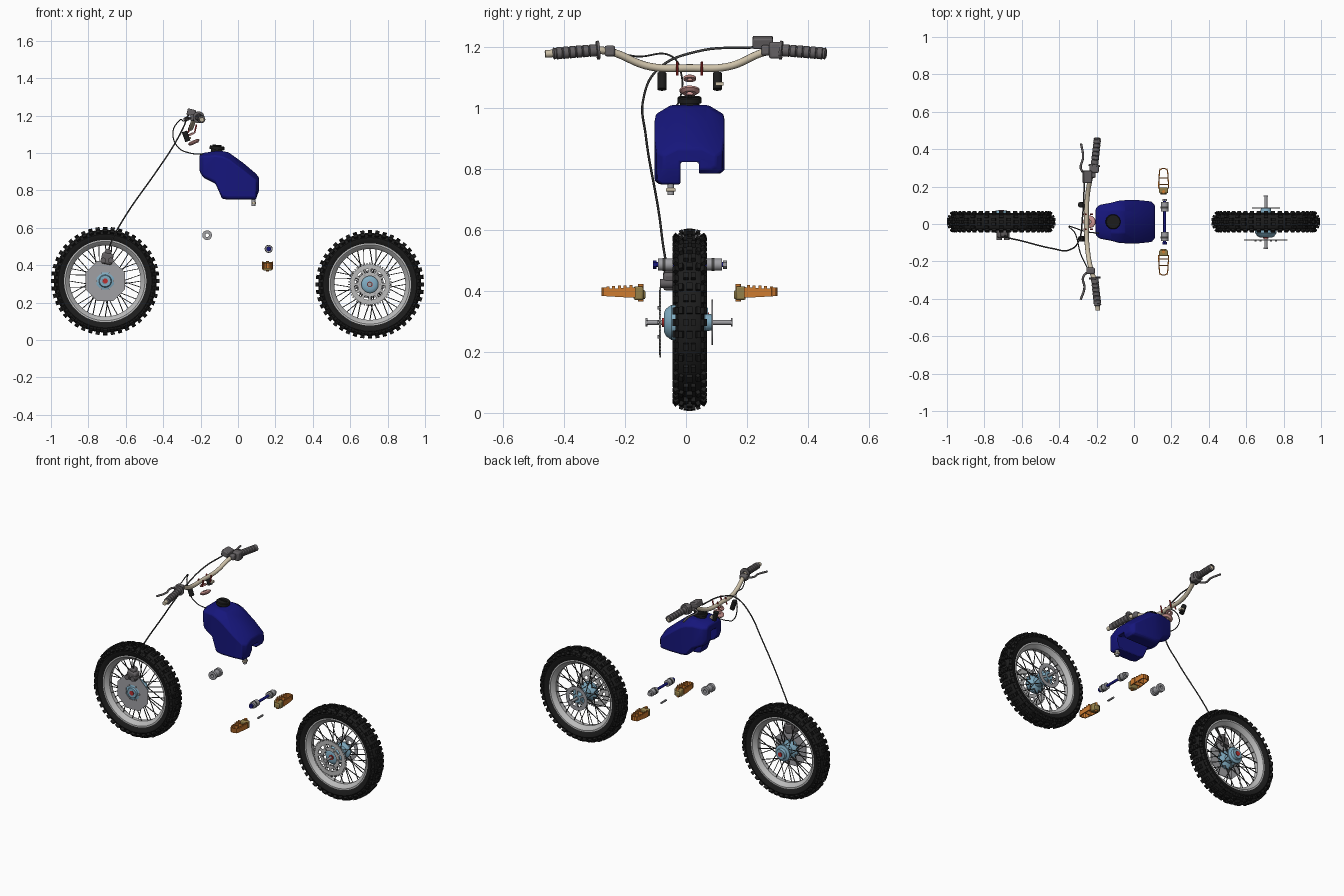
import bpy, bmesh, math
from mathutils import Matrix, Vector

if "Cube" in bpy.data.objects:
    bpy.data.objects.remove(bpy.data.objects["Cube"])

Y0 = 0.012  # mid plane of the bike


def material(name, r, g, b):
    m = bpy.data.materials.new(name)
    m.diffuse_color = (r, g, b, 1)
    m.use_nodes = True
    m.node_tree.nodes["Principled BSDF"].inputs["Base Color"].default_value = m.diffuse_color
    return m


BLACK = material("black", .012, .012, .012)
DARK = material("dark_metal", .06, .06, .06)
GREY = material("rim_grey", .5, .5, .5)
STEEL = material("steel", .35, .35, .37)
GRIP = material("grip_grey", .13, .12, .125)
HUB = material("hub_blue", .22, .42, .55)
TANK = material("tank_blue", .008, .008, .2)
BEIGE = material("bar_beige", .62, .54, .4)
RED = material("red", .5, .03, .03)
PINK = material("pink", .6, .3, .28)
ORANGE = material("orange", .62, .2, .03)
OLIVE = material("olive", .3, .22, .07)


def finish(name, bm, mat):
    bmesh.ops.remove_doubles(bm, verts=bm.verts, dist=1e-5)
    bmesh.ops.recalc_face_normals(bm, faces=bm.faces)
    me = bpy.data.meshes.new(name)
    bm.to_mesh(me)
    bm.free()
    ob = bpy.data.objects.new(name, me)
    me.materials.append(mat)
    bpy.context.collection.objects.link(ob)
    return ob


def lathe(name, prof, p, axis, mat, seg=24, closed=False):
    """Revolve (distance along axis, radius) points around an axis through p."""
    bm = bmesh.new()
    q = Vector(axis).to_track_quat('Z', 'Y')
    rings = []
    for d, r in prof:
        rings.append([bm.verts.new(Vector(p) + q @ Vector((r * math.cos(t), r * math.sin(t), d)))
                      for t in (2 * math.pi * (i + .5) / seg for i in range(seg))])
    n = len(prof)
    for k in range(n if closed else n - 1):
        a, b = rings[k], rings[(k + 1) % n]
        for i in range(seg):
            j = (i + 1) % seg
            bm.faces.new((a[i], a[j], b[j], b[i]))
    return finish(name, bm, mat)


def rod(name, a, b, r, mat, seg=16):
    v = Vector(b) - Vector(a)
    return lathe(name, [(0, 0), (0, r), (v.length, r), (v.length, 0)], a, v, mat, seg)


def boxes(name, mats, mat, bevel=0):
    bm = bmesh.new()
    for m in mats:
        bmesh.ops.create_cube(bm, size=1, matrix=m)
    me = finish(name, bm, mat)
    if bevel:
        mod = me.modifiers.new("bevel", 'BEVEL')
        mod.width, mod.segments = bevel, 2
    return me


def place(loc, size, rot=0, axis='Y'):
    return Matrix.Translation(loc) @ Matrix.Rotation(rot, 4, axis) @ Matrix.Diagonal((*size, 1))


def tube(name, pts, r, mat, res=3):
    cu = bpy.data.curves.new(name, 'CURVE')
    cu.dimensions, cu.bevel_depth, cu.bevel_resolution = '3D', r, res
    cu.use_fill_caps, cu.resolution_u = True, 10
    s = cu.splines.new('BEZIER')
    s.bezier_points.add(len(pts) - 1)
    for bp, p in zip(s.bezier_points, pts):
        bp.co = p
        bp.handle_left_type = bp.handle_right_type = 'AUTO'
    ob = bpy.data.objects.new(name, cu)
    cu.materials.append(mat)
    bpy.context.collection.objects.link(ob)


YAX = (0, 1, 0)


# Wheels: tyre carcass, tread blocks, rim and crossed spokes
def wheel(tag, c, flange):
    side = [(.030, .213), (.043, .228), (.047, .25), (.038, .267), (.02, .275)]
    lathe(tag + "_tyre", [(-y, r) for y, r in side] + side[::-1], c, YAX, BLACK, 72, True)
    knobs, N = [], 44
    for i in range(N):
        spin = Matrix.Translation(c) @ Matrix.Rotation(2 * math.pi * i / N, 4, 'Y')
        row = [(.012, 0, .279, .016), (-.012, 0, .279, .016)] if i % 2 else [(0, 0, .279, .02), (.026, -.35, .275, .013), (-.026, .35, .275, .013)]
        for s in (1, -1):
            row.append((s * .043, -s * .95, .262 if i % 2 else .264, .016))
        for y, tilt, r, w in row:
            knobs.append(spin @ Matrix.Translation((0, y, r)) @ Matrix.Rotation(tilt, 4, 'X')
                         @ Matrix.Diagonal((.022, w, .022, 1)))
    boxes(tag + "_tread_blocks", knobs, BLACK)
    lathe(tag + "_rim", [(-.036, .222), (-.036, .212), (-.03, .204), (-.012, .19), (.012, .19),
                         (.03, .204), (.036, .212), (.036, .222), (.026, .215), (-.026, .215)], c, YAX, GREY, 48, True)
    sp = []
    C = Vector(c)
    for i in range(36):
        s = 1 if i % 2 else -1
        t = 2 * math.pi * i / 36
        h = t + (.55 if (i // 2) % 2 else -.55)
        a = C + Vector((.046 * math.cos(h), s * flange, .046 * math.sin(h)))
        b = C + Vector((.193 * math.cos(t), s * .006, .193 * math.sin(t)))
        q = (b - a).to_track_quat('Z', 'Y').to_matrix().to_4x4()
        sp.append(Matrix.Translation((a + b) / 2) @ q @ Matrix.Diagonal((.0038, .0038, (b - a).length, 1)))
    boxes(tag + "_spokes", sp, DARK)


def bolt_circle(name, c, y, r, n, size, mat):
    for i in range(n):
        t = 2 * math.pi * i / n
        p = (c[0] + r * math.cos(t), c[1] + y, c[2] + r * math.sin(t))
        rod(name, p, (p[0], p[1] - .006, p[2]), size, mat, 6)


F, R = (-.71, Y0, .315), (.705, Y0, .297)
wheel("front", F, .03)
wheel("rear", R, .036)

# Front hub, brake disc and caliper
lathe("front_hub", [(-.06, .014), (-.06, .03), (-.052, .034), (-.046, .056), (-.034, .056), (-.022, .026), (.022, .026),
                    (.03, .05), (.038, .05), (.044, .034), (.06, .03), (.06, .014)], F, YAX, HUB, 32, True)
lathe("front_brake_disc", [(-.052, .115), (-.048, .115), (-.048, .05), (-.052, .05)], F, YAX, STEEL, 8, True)
bolt_circle("front_disc_bolt", F, -.051, .046, 6, .006, STEEL)
rod("front_axle", (F[0], Y0 - .064, F[2]), (F[0], Y0 + .064, F[2]), .014, RED)
boxes("front_caliper", [place((-.7, -.05, .435), (.062, .05, .06), .2), place((-.695, -.05, .468), (.036, .04, .035), .5)], GRIP, .01)
for x in (-.72, -.68):
    rod("caliper_piston", (x, -.086, .425), (x, -.03, .425), .015, GRIP)

# Rear hub, axle, brake disc and sprocket
lathe("rear_hub", [(-.085, .012), (-.085, .03), (-.078, .045), (-.06, .058), (-.045, .058), (-.025, .03), (.022, .03),
                   (.034, .05), (.044, .05), (.05, .03), (.075, .026), (.075, .012)], R, YAX, HUB, 32, True)
rod("rear_axle", (R[0], -.13, R[2]), (R[0], .152, R[2]), .008, STEEL)
rod("rear_axle_head", (R[0], .147, R[2]), (R[0], .153, R[2]), .014, STEEL, 6)
rod("rear_axle_nut", (R[0], -.133, R[2]), (R[0], -.126, R[2]), .014, STEEL, 6)
rod("rear_axle_seal", (R[0], -.078, R[2]), (R[0], -.07, R[2]), .015, RED)
lathe("rear_disc_ring", [(.072, .052), (.072, .075), (.076, .075), (.076, .052)], R, YAX, STEEL, 32, True)
lathe("sprocket_ring", [(-.1, .083), (-.1, .107), (-.094, .107), (-.094, .083)], R, YAX, GREY, 48, True)
lathe("sprocket_centre", [(-.1, .045), (-.1, .066), (-.094, .066), (-.094, .045)], R, YAX, GREY, 36, True)


def radial(c, y, r, n, size):
    return [Matrix.Translation(c) @ Matrix.Rotation(2 * math.pi * i / n, 4, 'Y')
            @ place((0, y, r), size) for i in range(n)]


boxes("sprocket_teeth", radial(R, -.097, .110, 48, (.007, .005, .012)), GREY)
boxes("sprocket_arms", radial(R, -.097, .075, 12, (.014, .005, .024)), GREY)
boxes("rear_disc_arms", radial(R, .074, .04, 6, (.012, .004, .03)), STEEL)
bolt_circle("sprocket_bolt", R, -.1, .055, 6, .006, STEEL)

# Fuel tank: lofted sections x, top, shoulder, bottom, tunnel, top half width, side half width
secs = [(-.205, .99, .975, .90, .95, .05, .07), (-.185, 1.0, .98, .868, .94, .055, .09),
        (-.12, 1.01, .985, .835, .92, .06, .102), (-.085, 1.01, .98, .755, .9, .062, .112),
        (-.05, 1.003, .965, .75, .89, .06, .115), (.03, .945, .905, .75, .85, .052, .115),
        (.095, .89, .855, .75, .825, .045, .108), (.113, .868, .845, .80, .822, .04, .085)]
bm = bmesh.new()
loops = []
for x, zt, zs, zb, zn, wt, ws in secs:
    zr = zb + (.035 if zb < .8 else 0)
    loop = [(wt, zt), (ws, zs), (ws, zr + .012), (ws - .015, zr), (.03, zr), (.03, zn),
            (-.03, zn), (-.03, zb), (.015 - ws, zb), (-ws, zb + .012), (-ws, zs), (-wt, zt)]
    loops.append([bm.verts.new((x, Y0 + y, z)) for y, z in loop])
for a, b in zip(loops, loops[1:]):
    for i in range(12):
        j = (i + 1) % 12
        bm.faces.new((a[i], a[j], b[j], b[i]))
bm.faces.new(loops[0])
bm.faces.new(loops[-1])
tank = finish("fuel_tank", bm, TANK)
bev = tank.modifiers.new("bevel", 'BEVEL')
bev.width, bev.segments = .006, 2
lathe("tank_cap", [(0, 0), (0, .032), (.02, .032), (.02, .04), (.036, .04), (.04, .036), (.04, 0)], (-.115, Y0, .998), (.1, 0, 1), BLACK, 20)
boxes("tank_cap_grip", [place((-.112, Y0, 1.038), (.05, .012, .01), .1)], BLACK)
rod("fuel_tap", (.083, -.05, .76), (.083, -.05, .715), .011, STEEL)
boxes("fuel_tap_lever", [place((.085, -.05, .732), (.022, .032, .012))], BEIGE, .003)

# Handlebar with grips, perches and levers
tube("handlebar", [(-.193, -.462, 1.178), (-.212, -.3, 1.19), (-.228, -.25, 1.186), (-.25, -.12, 1.137), (-.254, Y0, 1.132),
                   (-.25, .14, 1.137), (-.228, .265, 1.186), (-.212, .32, 1.19), (-.195, .455, 1.178)], .0125, BEIGE, 4)
ribs = [(0, .012), (0, .031), (.008, .031), (.01, .019)]
for k in range(6):
    ribs += [(.015 + k * .022, .02), (.031 + k * .022, .02), (.033 + k * .022, .017)]
ribs += [(.15, .02), (.155, .012)]
lathe("left_grip", ribs, (-.211, -.285, 1.191), (.017, -.155, -.012), GRIP)
lathe("right_grip", ribs, (-.212, .308, 1.191), (.017, .155, -.012), GRIP)
boxes("throttle_housing", [place((-.213, .295, 1.19), (.05, .045, .055)), place((-.23, .262, 1.19), (.05, .03, .035))], GRIP, .008)
boxes("brake_reservoir", [place((-.25, .252, 1.216), (.045, .066, .036), .25)], GRIP, .005)
boxes("clutch_perch", [place((-.232, -.25, 1.188), (.045, .035, .035))], GRIP, .007)
tube("clutch_lever", [(-.24, -.25, 1.187), (-.272, -.285, 1.185), (-.265, -.34, 1.18), (-.285, -.405, 1.178)], .006, GRIP)
tube("brake_lever", [(-.245, .265, 1.187), (-.282, .29, 1.185), (-.272, .36, 1.18), (-.283, .43, 1.178)], .006, GRIP)

# Bar clamps, rubber mounts and steering bearings
for s in (-1, 1):
    for x in (-.232, -.266):
        rod("bar_clamp_bolt", (x, Y0 + s * .04, 1.108), (x + .01, Y0 + s * .04, 1.152), .0045, RED, 8)
    rod("rubber_mount", (-.268, Y0 + s * .091, 1.062), (-.286, Y0 + s * .091, 1.115), .015, BLACK)
boxes("mount_clip", [place((-.26, .11, 1.08), (.02, .025, .012))], BEIGE)
TILT = (-.45, 0, 1)
lathe("lower_bearing", [(0, .012), (0, .022), (.008, .033), (.014, .033), (.02, .018), (.02, .012)], (-.232, Y0, 1.048), TILT, PINK, 24, True)
lathe("stem_nut", [(0, .009), (0, .021), (.008, .021), (.012, .014), (.012, .009)], (-.25, Y0, 1.094), TILT, PINK, 12, True)

# Cables
tube("front_brake_hose", [(-.695, -.06, .47), (-.675, -.072, .53), (-.61, -.088, .65), (-.43, -.132, .91), (-.35, -.14, 1.03),
                          (-.295, -.09, 1.13), (-.275, .04, 1.187), (-.265, .225, 1.2)], .004, DARK, 2)
tube("clutch_cable", [(-.25, -.235, 1.185), (-.285, -.16, 1.17), (-.315, -.05, 1.172), (-.348, -.015, 1.11),
                      (-.32, -.02, 1.03), (-.26, -.04, 1.0), (-.185, -.05, .992)], .003, DARK, 2)

# Swingarm pivot with bearings
PX, PZ = .164, .487
rod("pivot_shaft", (PX, -.1, PZ), (PX, .125, PZ), .008, TANK)
rod("pivot_cap", (PX, -.109, PZ), (PX, -.097, PZ), .014, TANK, 6)
rod("pivot_nut", (PX, .122, PZ), (PX, .134, PZ), .014, STEEL, 6)
for y0, y1 in ((-.092, -.042), (.068, .118)):
    rod("pivot_bearing", (PX, y0, PZ), (PX, y1, PZ), .02, STEEL)
    rod("pivot_seal", (PX, y0 + .015, PZ), (PX, y1 - .025, PZ), .0215, DARK)

# Frame bushing ahead of the engine bay, and a small linkage pin
lathe("frame_bushing", [(-.035, .01), (-.035, .026), (-.018, .026), (-.016, .02), (.016, .02), (.018, .026), (.035, .026), (.035, .01)],
      (-.165, Y0, .56), YAX, STEEL, 20, True)
rod("linkage_pin", (.164, -.035, .385), (.164, .015, .385), .006, STEEL, 10)

# Foot pegs: toothed loop, ribs and pivot bracket
for s, tag in ((-1, "left"), (1, "right")):
    cx, cz = .158, .393
    yy = lambda d: Y0 + s * d
    parts = []
    for k in range(10):
        h = .034 - k * .001 + (.008 if k % 2 else 0)
        for e in (-1, 1):
            parts.append(place((cx + e * (.026 - .00006 * k * k), yy(.183 + k * .0095), cz + .002 + (.004 if k % 2 else 0)), (.006, .0098, h)))
    for k in range(5):
        a = math.pi * (k + .5) / 5
        parts.append(place((cx + .021 * math.cos(a), yy(.272 + .012 * math.sin(a)), cz + .004), (.006, .015, .028), s * a, 'Z'))
    parts += [place((cx, yy(d), cz), (.05, .005, .022)) for d in (.2, .235)]
    boxes(tag + "_foot_peg", parts, ORANGE)
    boxes(tag + "_peg_bracket", [place((cx, yy(.168), cz), (.048, .032, .045)), place((cx, yy(.153), cz - .005), (.034, .016, .03))], OLIVE, .006)
    rod(tag + "_peg_pivot", (cx, yy(.16), cz - .028), (cx, yy(.16), cz + .03), .009, ORANGE)

# Smooth shading with sharp edges kept
bpy.ops.object.select_all(action='DESELECT')
for ob in bpy.context.scene.objects:
    if ob.type == 'MESH':
        ob.select_set(True)
        bpy.context.view_layer.objects.active = ob
bpy.ops.object.shade_smooth_by_angle(angle=math.radians(35))
